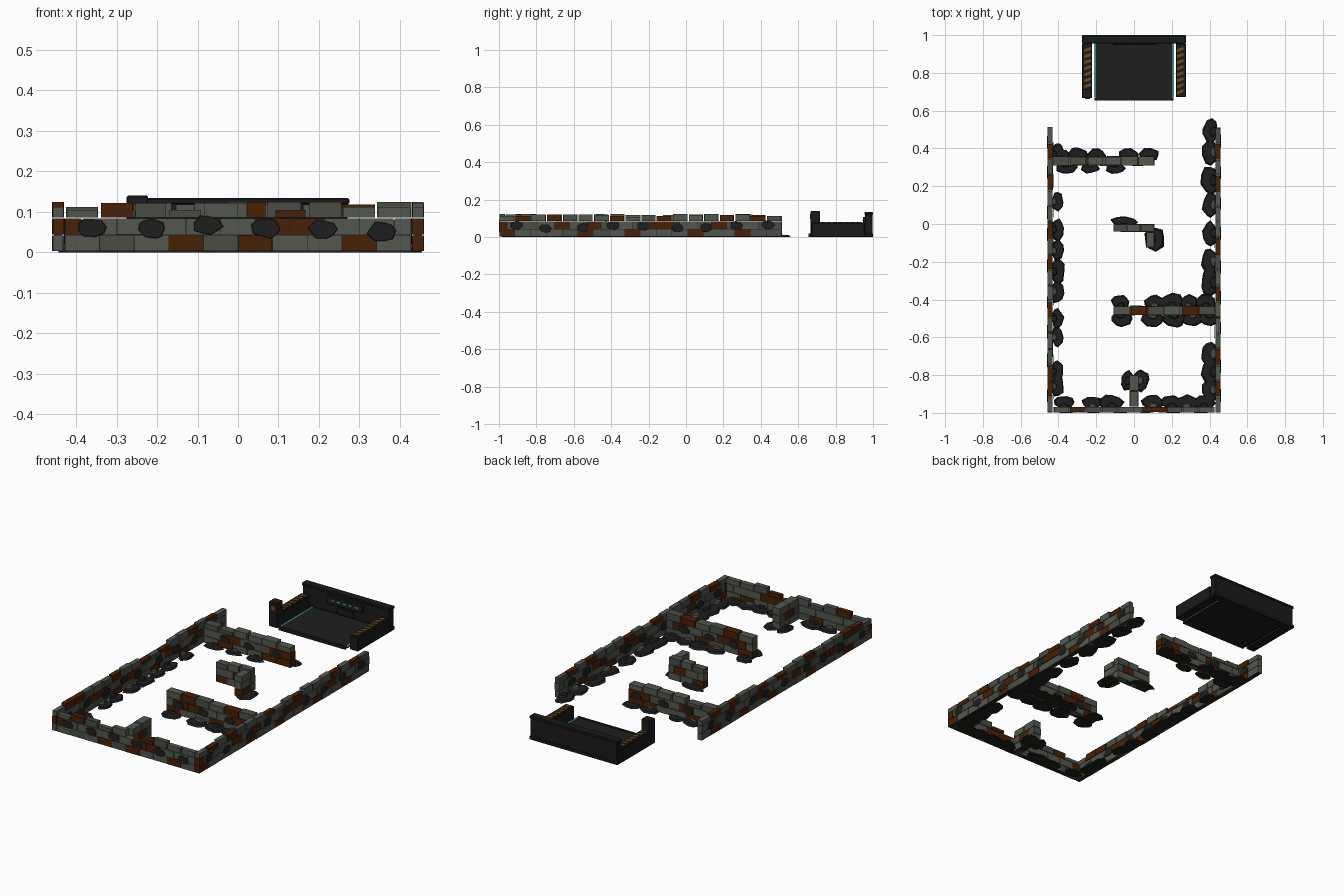
import bpy, bmesh, math, random
from mathutils import Vector

if "Cube" in bpy.data.objects:
    bpy.data.objects.remove(bpy.data.objects["Cube"])

random.seed(11)

def mat(name, r, g, b):
    m = bpy.data.materials.new(name)
    m.diffuse_color = (r, g, b, 1)
    m.use_nodes = True
    m.node_tree.nodes["Principled BSDF"].inputs["Base Color"].default_value = m.diffuse_color
    return m

STONE = mat("grey stone", 0.088, 0.095, 0.078)
STONE2 = mat("dark grey stone", 0.068, 0.074, 0.060)
RUST = mat("rust brown", 0.064, 0.015, 0.002)
SOOT = mat("soot", 0.0135, 0.0135, 0.0130)
HULL = mat("hull black", 0.0105, 0.0105, 0.0115)
DECK = mat("deck grey", 0.013, 0.013, 0.0135)
HAZARD = mat("hazard orange", 0.17, 0.065, 0.012)
LIGHT = mat("cyan light", 0.15, 0.80, 0.70)
MATS = [STONE, STONE2, RUST, SOOT, HULL, DECK, HAZARD, LIGHT]

def finish(name, bm, bevel=0):
    bmesh.ops.recalc_face_normals(bm, faces=bm.faces)
    me = bpy.data.meshes.new(name)
    bm.to_mesh(me)
    bm.free()
    for m in MATS:
        me.materials.append(m)
    ob = bpy.data.objects.new(name, me)
    bpy.context.collection.objects.link(ob)
    if bevel:
        mod = ob.modifiers.new("bevel", 'BEVEL')
        mod.width, mod.segments = bevel, 1
    return ob

def box(bm, x0, x1, y0, y1, z0, z1, m):
    vs = bmesh.ops.create_cube(bm, size=1)["verts"]
    for v in vs:
        v.co = Vector(((x0 + x1) / 2 + v.co.x * (x1 - x0),
                       (y0 + y1) / 2 + v.co.y * (y1 - y0),
                       (z0 + z1) / 2 + v.co.z * (z1 - z0)))
    for f in {f for v in vs for f in v.link_faces}:
        f.material_index = MATS.index(m)

def part(name, *dims, bevel=0):
    bm = bmesh.new()
    box(bm, *dims)
    return finish(name, bm, bevel)

def prism(bm, base, offset, m, taper=1.0):
    """Extrude a polygon along offset, shrinking the far end by taper."""
    c = sum(base, Vector()) / len(base)
    a = [bm.verts.new(p) for p in base]
    b = [bm.verts.new(c + (p - c) * taper + offset) for p in base]
    n = len(a)
    fs = [bm.faces.new(a), bm.faces.new(b)]
    fs += [bm.faces.new((a[i], a[(i + 1) % n], b[(i + 1) % n], b[i])) for i in range(n)]
    for f in fs:
        f.material_index = MATS.index(m)

def blob(bm, c, u, v, ru, rv, offset, m, taper):
    pts = []
    for i in range(9):
        t = math.tau * (i + random.uniform(-.25, .25)) / 9
        k = random.uniform(0.85, 1.12)
        pts.append(Vector(c) + Vector(u) * ru * k * math.cos(t) + Vector(v) * rv * k * math.sin(t))
    prism(bm, pts, Vector(offset), m, taper)

# Brick walls: three staggered courses, the top one broken
def wall(name, x0, x1, y0, y1, rust):
    bm = bmesh.new()
    along_x = (x1 - x0) > (y1 - y0)
    a, b = (x0, x1) if along_x else (y0, y1)
    n = max(1, round((b - a) / 0.086))
    step = (b - a) / n
    core = 0.004
    box(bm, x0 + core, x1 - core, y0 + core, y1 - core, 0.003, 0.08, SOOT)
    for c, (z0, z1) in enumerate(((0.003, 0.041), (0.044, 0.083), (0.086, 0.124))):
        cuts = [a + i * step for i in range(n + 1)]
        if c == 1 and n > 1:
            cuts = [a] + [a + (i + .5) * step for i in range(n)] + [b]
        for i in range(len(cuts) - 1):
            s, e = cuts[i] + .001, cuts[i + 1] - .001
            top = z1
            if c == 2:
                if random.random() < 0.06:
                    continue
                top = random.choice((0.124, 0.122, 0.118, 0.112, 0.104))
                s += random.uniform(0, .006)
                e -= random.uniform(0, .006)
            m = RUST if i in rust[c] else random.choice((STONE, STONE, STONE2))
            j = random.uniform(0, .002)
            if along_x:
                box(bm, s, e, y0 + j, y1 - j, z0, top, m)
            else:
                box(bm, x0 + j, x1 - j, s, e, z0, top, m)
    finish(name, bm)

# The last argument gives the rusty bricks of each course
wall("left_wall", -.459, -.43, -.998, .515,
     ((2, 6, 10, 13, 16), (0, 4, 5, 8, 12, 15), (1, 2, 6, 9, 11, 14, 16)))
wall("right_wall", .43, .459, -.998, .512,
     ((0, 5, 8, 12, 15), (0, 4, 6, 10, 11, 14), (1, 3, 7, 10, 14, 16)))
wall("front_wall", -.428, .428, -.998, -.968, ((3, 5, 8), (0, 6, 7), (1, 5, 6)))
wall("back_room_wall", -.43, .11, .31, .357, ((1, 4, 5), (2, 5, 6), ()))
wall("middle_room_wall", -.11, .43, -.482, -.435, ((0, 3), (1, 2, 5), (1, 4)))
wall("fragment_wall", -.11, .11, -.042, 0, ((0,), (2,), ()))
wall("fragment_return", .064, .108, -.125, -.042, ((0,), (), ()))
wall("front_stub_wall", -.024, .024, -.968, -.80, ((), (1,), ()))

# Scorch patches on both faces of the walls
X, Y, Z = (1, 0, 0), (0, 1, 0), (0, 0, 1)
bm = bmesh.new()
for x in (-.36, -.215, -.075, .07, .21, .355):
    blob(bm, (x, -.998, random.uniform(.05, .068)), X, Z, .036, .025, (0, -.002, 0), SOOT, .95)
for i in range(9):
    y = -.9 + i * .165
    for s in (-1, 1):
        for x, d in ((.459, .001), (.43, -.003)):
            blob(bm, (s * x, y + random.uniform(-.03, .03), random.uniform(.045, .065)),
                 Y, Z, .036, .025, (s * d, 0, 0), SOOT, .95)
for y0, y1, xs in ((.31, .357, (-.3, -.15, .02)), (-.482, -.435, (-.03, .12, .28))):
    for x in xs:
        blob(bm, (x, y0, .055), X, Z, .033, .022, (0, -.003, 0), SOOT, .95)
        blob(bm, (x + .04, y1, .055), X, Z, .033, .022, (0, .003, 0), SOOT, .95)
finish("scorch_patches", bm)

# Rubble along the wall feet: low dark spills, some with a small grey stone by the wall
def heaps(name, fixed, spots, axis, ra=.05, rf=.04, toward=0):
    bm = bmesh.new()
    for n, s in enumerate(spots):
        k = random.uniform(.9, 1.15)
        c = (s, fixed, 0) if axis == 'x' else (fixed, s, 0)
        r = (ra * k, rf * k) if axis == 'x' else (rf * k, ra * k)
        blob(bm, c, X, Y, *r, (0, 0, .011), SOOT, .85)
        d = toward * .018
        c2 = (c[0] + (0 if axis == 'x' else d), c[1] + (d if axis == 'x' else 0), .008)
        blob(bm, c2, X, Y, r[0] * .45, r[1] * .45, (0, 0, .012), STONE2 if n % 2 else SOOT, .7)
    finish(name, bm)

heaps("right_rubble", .403, (.49, .38, .23, .1, -.05, -.2, -.31, -.69, -.78, -.88), 'y', .074, .045, 1)
heaps("left_rubble", -.405, (.37, .12, -.03, -.14, -.25, -.36, -.5, -.6, -.78, -.86), 'y', .058, .036, -1)
heaps("front_rubble", -.945, (-.37, -.22, -.12, .1, .2, .28, .37), 'x', .06, .038, -1)
heaps("back_room_rubble_rear", .365, (-.39, -.3, -.2, -.03, .08), 'x', .055, .038, -1)
heaps("back_room_rubble_front", .295, (-.36, -.23, -.1), 'x', .055, .032, 1)
heaps("middle_rubble_rear", -.415, (-.07, .11, .2, .29, .38), 'x', .055, .044, -1)
heaps("middle_rubble_front", -.5, (-.07, .1, .21, .31, .4), 'x', .058, .047, 1)
heaps("fragment_rubble", .012, (-.055,), 'x', .078, .03, -1)
heaps("fragment_end_rubble", .11, (-.08,), 'y', .06, .05, -1)
heaps("stub_rubble", -.83, (-.033, .033), 'x', .047, .06)

# Cargo bay: deck, rear wall with cap, lip
part("bay_deck", -.2, .2, .66, .96, 0, .014, DECK)
part("bay_front_lip", -.208, .208, .655, .668, 0, .018, HULL)
part("bay_rear_wall", -.27, .27, .958, .997, 0, .125, HULL, bevel=.003)
part("bay_rear_cap", -.275, .275, .955, 1.0, .118, .134, HULL, bevel=.004)
part("bay_rear_foot", -.275, .275, .957, 1.0, 0, .02, HULL, bevel=.003)
part("bay_rear_panel", -.11, .11, .947, .958, .065, .108, DECK, bevel=.002)
part("bay_rear_hatch", -.05, .05, .950, .958, .02, .055, DECK, bevel=.002)

# Row of indicator lights on the rear panel
bm = bmesh.new()
for i in range(5):
    x = -.072 + i * .036
    box(bm, x - .009, x + .009, .944, .948, .086, .091, LIGHT)
finish("indicator_lights", bm)

# Side rails with hazard stripes and light strips, mirrored
for s, side in ((-1, "left"), (1, "right")):
    def span(a, b):
        return tuple(sorted((s * a, s * b)))
    part(side + "_rail", *span(.222, .275), .672, .956, 0, .076, HULL, bevel=.003)
    part(side + "_rail_plate", *span(.226, .264), .68, .95, .075, .079, HULL)
    part(side + "_light_strip", *span(.203, .211), .67, .955, .01, .016, LIGHT)
    part(side + "_strip_base", *span(.2, .211), .67, .955, .004, .0098, HULL)
    bm = bmesh.new()
    for i in range(8):
        y = .686 + i * .032
        x0, x1 = span(.228, .262)
        prism(bm, [Vector(p) for p in ((x0, y, .079), (x1, y + .012, .079),
                                       (x1, y + .028, .079), (x0, y + .016, .079))],
              Vector((0, 0, .003)), HAZARD)
    finish(side + "_hazard_stripes", bm)

# Control post with an orange button on the left rail
part("control_post", -.275, -.222, .666, .716, .0, .14, HULL, bevel=.003)
bm = bmesh.new()
prism(bm, [Vector((-.246 + .013 * math.cos(i * math.tau / 12), .667,
                   .11 + .013 * math.sin(i * math.tau / 12))) for i in range(12)],
      Vector((0, -.005, 0)), HAZARD)
finish("control_button", bm)
